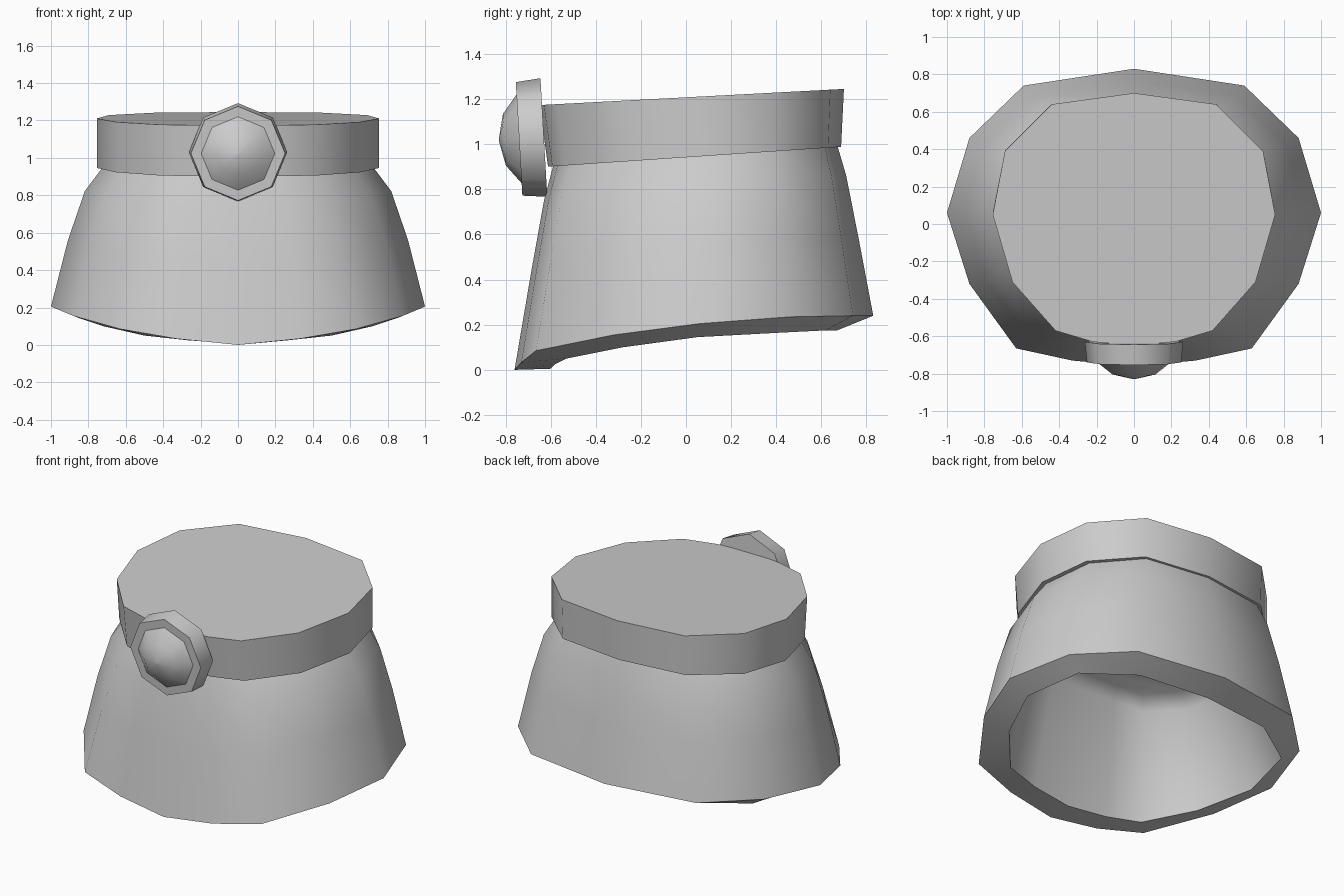
import bpy, bmesh, math
from mathutils import Matrix, Vector

old = bpy.data.objects.get("Cube")
if old:
    bpy.data.objects.remove(old, do_unlink=True)

grey = bpy.data.materials.new("plain grey")
grey.use_nodes = True
grey.diffuse_color = (0.6, 0.6, 0.6, 1)
grey.node_tree.nodes["Principled BSDF"].inputs["Base Color"].default_value = (0.6, 0.6, 0.6, 1)


def mirrored(half):
    """Close a right-hand half outline, front to back, into a full ring."""
    left = [(-x, y, z) for x, y, z in half[-2:0:-1]]
    return [Vector(p) for p in list(half) + left]


def blend(low, high, step):
    """Ring between two rings, with a separate amount for each axis."""
    return [Vector([a[i] + (b[i] - a[i]) * step[i] for i in range(3)])
            for a, b in zip(low, high)]


def loft(name, rings, angle):
    """Closed solid skinned over rings, capped at both ends."""
    bm = bmesh.new()
    loops = [[bm.verts.new(p) for p in ring] for ring in rings]
    for a, b in zip(loops, loops[1:]):
        for i in range(len(a)):
            j = (i + 1) % len(a)
            bm.faces.new((a[i], a[j], b[j], b[i]))
    bm.faces.new(loops[0])
    bm.faces.new(loops[-1])
    bmesh.ops.recalc_face_normals(bm, faces=bm.faces)
    mesh = bpy.data.meshes.new(name)
    bm.to_mesh(mesh)
    bm.free()
    mesh.materials.append(grey)
    obj = bpy.data.objects.new(name, mesh)
    bpy.context.collection.objects.link(obj)
    bpy.ops.object.select_all(action="DESELECT")
    obj.select_set(True)
    bpy.context.view_layer.objects.active = obj
    bpy.ops.object.shade_smooth_by_angle(angle=math.radians(angle))


# Outlines
collar = [(0, -.65), (.22, -.63), (.42, -.57), (.65, -.31),
          (.755, .05), (.69, .39), (.44, .64), (0, .70)]
hem = mirrored([(0, -.76, 0), (.33, -.73, .033), (.63, -.665, .085), (.88, -.32, .155),
                (1, .06, .205), (.88, .46, .235), (.59, .74, .24), (0, .83, .24)])
inner_hem = mirrored([(0, -.6, .005), (.27, -.58, .025), (.5, -.53, .05), (.72, -.28, .1),
                      (.855, .05, .145), (.775, .42, .165), (.47, .62, .175), (0, .67, .175)])
ceiling = mirrored([(x, y, .735) for x, y in
                    [(0, -.47), (.23, -.46), (.44, -.44), (.62, -.24),
                     (.68, .06), (.62, .37), (.42, .54), (0, .59)]])
ceiling_top = [Vector((p.x * .85, p.y * .85, .8)) for p in ceiling]


def collar_ring(sx, sy, shift, height, slope):
    return mirrored([(x * sx, y * sy + shift, height + slope * y) for x, y in collar])


# Flared skirt: outer wall, thick hem, inner wall and ceiling
neck = collar_ring(.95, .93, .018, .955, .065)
steps = [(1, 1, 1), (.64, .75, .82), (.32, .42, .47), (0, 0, 0)]
outer = [blend(hem, neck, s) for s in steps]
loft("skirt", outer + [inner_hem, ceiling, ceiling_top], 50)

# Upright band, closed on top
loft("band", [collar_ring(1, .962, .014, .943, .065),
              collar_ring(1, 1, 0, 1.208, .053)], 50)

# Octagonal badge with a domed centre, leaning slightly
lean = Matrix.Translation((0, -.63, 1.03)) @ Matrix.Rotation(math.radians(3.3), 4, "X")


def octagon(radius, out):
    return [lean @ Vector((radius * math.sin(k * math.pi / 4), -out,
                           radius * math.cos(k * math.pi / 4))) for k in range(8)]


loft("badge_rim", [octagon(.263, 0), octagon(.252, .11)], 50)
loft("badge_dome", [octagon(.203, .105), octagon(.115, .175), octagon(.008, .199)], 50)
